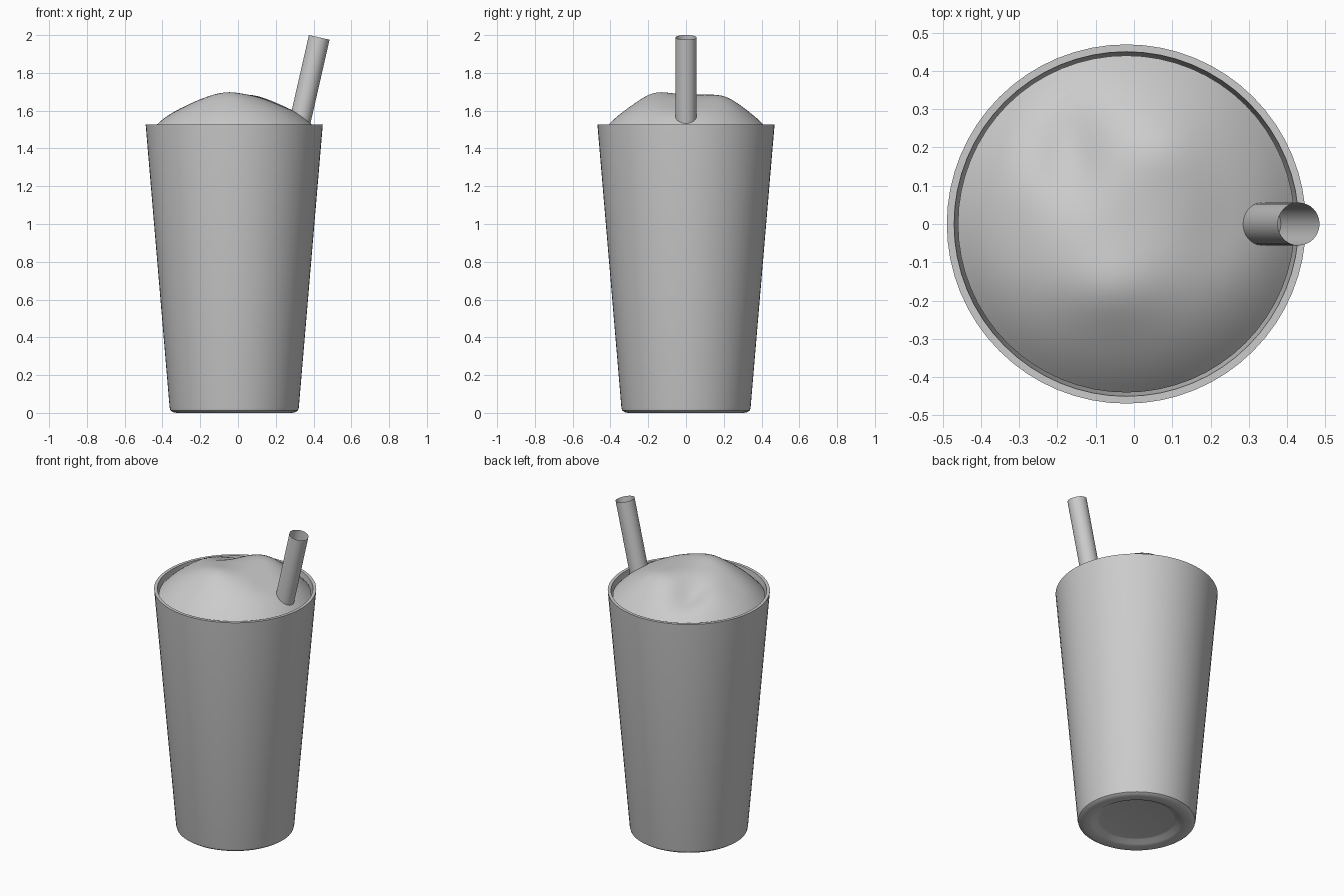
import bpy, bmesh, math
from mathutils import Vector

if "Cube" in bpy.data.objects:
    bpy.data.objects.remove(bpy.data.objects["Cube"])

CX = -0.02   # shared axis of cup and drink


def finish(name, bm, angle=40):
    bmesh.ops.recalc_face_normals(bm, faces=bm.faces)
    mesh = bpy.data.meshes.new(name)
    bm.to_mesh(mesh)
    bm.free()
    obj = bpy.data.objects.new(name, mesh)
    bpy.context.collection.objects.link(obj)
    bpy.ops.object.select_all(action='DESELECT')
    obj.select_set(True)
    bpy.context.view_layer.objects.active = obj
    bpy.ops.object.shade_smooth_by_angle(angle=math.radians(angle))
    return obj


def revolve(profile, seg, height=None):
    """Lathe (r, z) points around the cup axis; r = 0 becomes a pole.
    height(x, y, z) may displace each vertex."""
    bm = bmesh.new()
    rings = []
    for r, z in profile:
        ring = []
        for i in range(1 if r == 0 else seg):
            a = 2 * math.pi * i / seg
            x, y = r * math.cos(a), r * math.sin(a)
            zz = height(x + CX, y, z) if height else z
            ring.append(bm.verts.new((x + CX, y, zz)))
        rings.append(ring)
    for a, b in zip(rings, rings[1:]):
        for i in range(seg):
            j = (i + 1) % seg
            quad = [a[i % len(a)], a[j % len(a)], b[j % len(b)], b[i % len(b)]]
            bm.faces.new(list(dict.fromkeys(quad)))
    return bm


# Cup: recessed base, rounded foot, tapered wall, rim, inside
finish("cup", revolve([
    (0, 0.025), (0.215, 0.025), (0.23, 0.022), (0.255, 0.006), (0.275, 0.001),
    (0.305, 0.0), (0.325, 0.004), (0.338, 0.013), (0.342, 0.028),
    (0.469, 1.527), (0.45, 1.527), (0.325, 0.06), (0, 0.05)], 64))


# Slush drink: closed body with a lumpy heaped top
BUMPS = [  # x, y, radius x, radius y, height
    (-0.06, -0.17, 0.13, 0.10, 0.025),
    (0.08, 0.21, 0.12, 0.10, 0.022),
    (-0.17, 0.20, 0.09, 0.15, -0.055),
    (0.22, -0.02, 0.10, 0.12, -0.015),
    (-0.30, -0.02, 0.10, 0.12, -0.012),
]
R, EDGE = 0.44, 1.495


def slush(x, y, z):
    if z < EDGE:
        return z
    t = min(1.0, math.hypot(x - CX, y) / R)
    lump = sum(h * math.exp(-((x - bx) / rx) ** 2 - ((y - by) / ry) ** 2)
               for bx, by, rx, ry, h in BUMPS)
    return EDGE + 0.19 * (1 - t ** 2.6) + lump * (1 - t ** 6)


top = [(R * i / 20, EDGE) for i in range(21)]
finish("slush_drink", revolve(top + [(0.322, 0.07), (0, 0.07)], 64, slush))

# Straw: thin open tube leaning to the right, reaching down into the cup
tip, foot, rad = Vector((0.43, 0, 1.988)), Vector((-0.005, 0, 0.08)), 0.056
bm = bmesh.new()
bmesh.ops.create_cone(bm, cap_ends=False, segments=32, radius1=rad, radius2=rad,
                      depth=(tip - foot).length)
bmesh.ops.rotate(bm, verts=bm.verts, cent=(0, 0, 0),
                 matrix=(tip - foot).to_track_quat('Z', 'Y').to_matrix())
bmesh.ops.translate(bm, verts=bm.verts, vec=(tip + foot) / 2)
finish("straw", bm)
